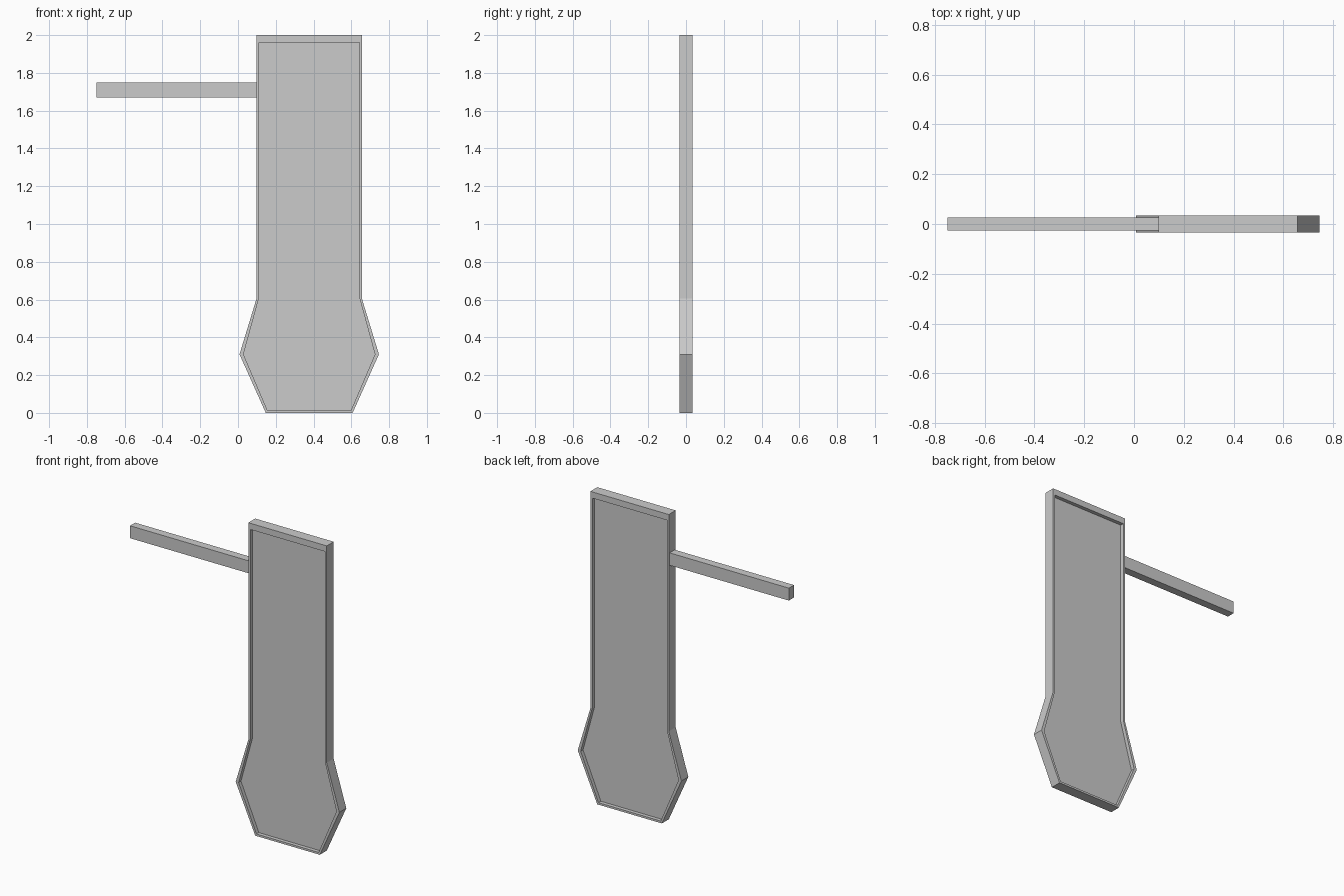
import bpy, bmesh

if "Cube" in bpy.data.objects:
    bpy.data.objects.remove(bpy.data.objects["Cube"])

CX = 0.377           # centre line of the banner
HALF_T = 0.035       # half thickness of the rim
PANEL_T = 0.011      # half thickness of the recessed panel

# half outlines (half width, z), top to bottom
OUTER = [(0.279, 2.0), (0.279, 0.605), (0.369, 0.31), (0.23, 0.0)]
INNER = [(0.265, 1.96), (0.265, 0.612), (0.348, 0.31), (0.221, 0.013)]


def add_object(name, bm):
    bmesh.ops.recalc_face_normals(bm, faces=bm.faces)
    mesh = bpy.data.meshes.new(name)
    bm.to_mesh(mesh)
    bm.free()
    obj = bpy.data.objects.new(name, mesh)
    bpy.context.collection.objects.link(obj)
    return obj


def ring(bm, half, y):
    pts = [(CX + w, z) for w, z in half] + [(CX - w, z) for w, z in reversed(half)]
    return [bm.verts.new((x, y, z)) for x, z in pts]


def bridge(bm, a, b):
    n = len(a)
    for i in range(n):
        j = (i + 1) % n
        bm.faces.new((a[i], a[j], b[j], b[i]))


# banner: rim with a recessed panel on both faces
bm = bmesh.new()
rings = [ring(bm, INNER, -PANEL_T), ring(bm, INNER, -HALF_T), ring(bm, OUTER, -HALF_T),
         ring(bm, OUTER, HALF_T), ring(bm, INNER, HALF_T), ring(bm, INNER, PANEL_T)]
for a, b in zip(rings, rings[1:]):
    bridge(bm, a, b)
bm.faces.new(rings[0])
bm.faces.new(rings[-1])
add_object("banner_panel", bm)

# side bar
bm = bmesh.new()
bmesh.ops.create_cube(bm, size=1)
x0, x1, z0, z1 = -0.75, 0.098, 1.67, 1.75
bmesh.ops.scale(bm, vec=(x1 - x0, 0.052, z1 - z0), verts=bm.verts)
bmesh.ops.translate(bm, vec=((x0 + x1) / 2, 0, (z0 + z1) / 2), verts=bm.verts)
add_object("side_bar", bm)
